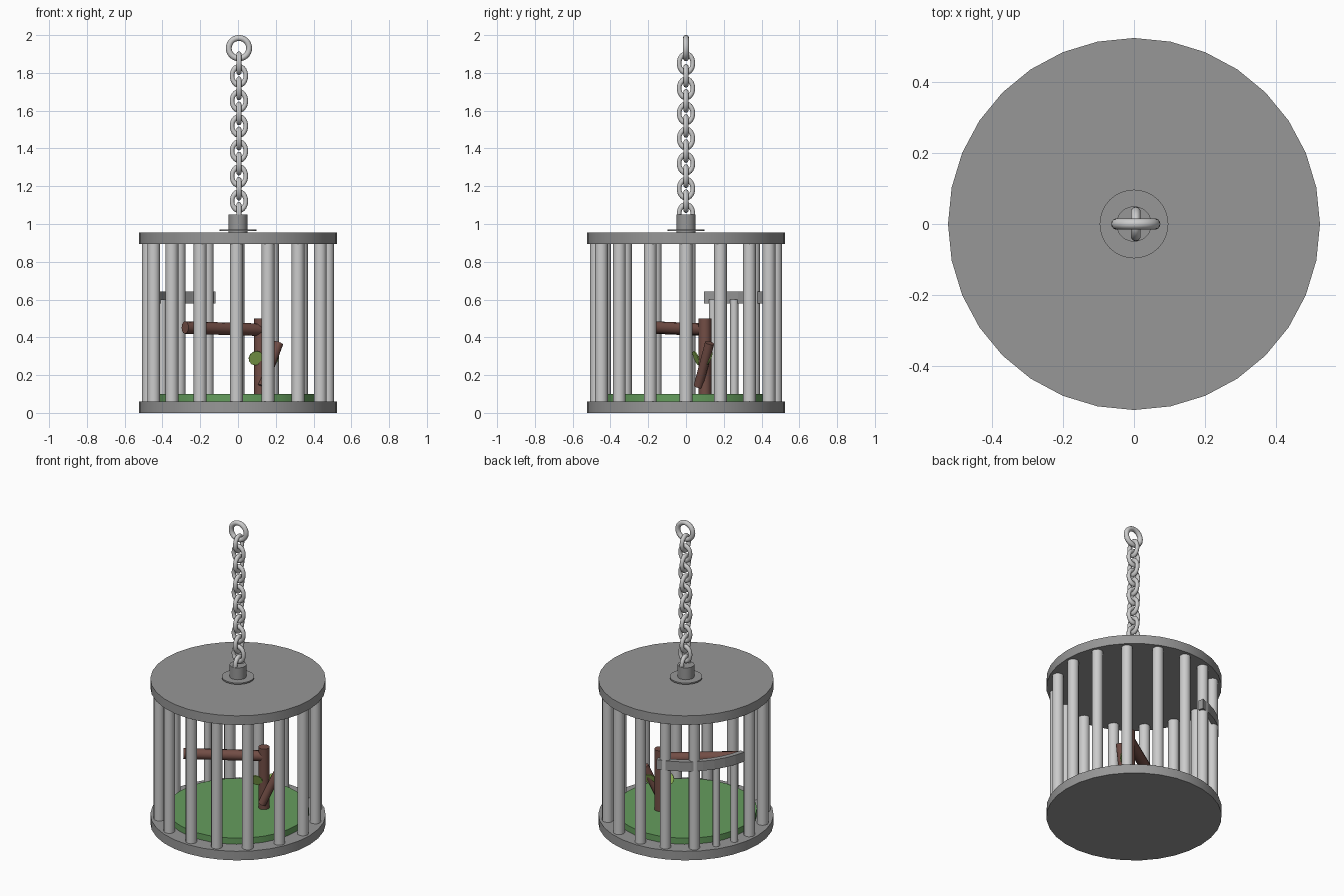
import bpy, bmesh
from math import sin, cos, pi, radians
from mathutils import Vector

if "Cube" in bpy.data.objects:
    bpy.data.objects.remove(bpy.data.objects["Cube"])


def material(name, rgb):
    m = bpy.data.materials.new(name)
    m.diffuse_color = (*rgb, 1)
    m.use_nodes = True
    m.node_tree.nodes["Principled BSDF"].inputs["Base Color"].default_value = m.diffuse_color
    return m


BARK = material("bark", (0.17, 0.075, 0.06))
GRASS = material("grass", (0.13, 0.34, 0.11))
LEAF = material("leaf", (0.3, 0.5, 0.1))
IRON = material("dark_iron", (0.31, 0.31, 0.31))


def finish(obj, name, mat=None, smooth=True):
    obj.name = name
    if mat:
        obj.data.materials.append(mat)
    if smooth:
        bpy.ops.object.shade_smooth_by_angle(angle=radians(42))
    return obj


def rod(name, a, b, r, sides=12, mat=None, smooth=True):
    a, b = Vector(a), Vector(b)
    d = b - a
    bpy.ops.mesh.primitive_cylinder_add(vertices=sides, radius=r, depth=d.length,
                                        location=(a + b) / 2)
    o = bpy.context.object
    o.rotation_euler = d.to_track_quat('Z', 'Y').to_euler()
    return finish(o, name, mat, smooth)


def ring(name, z, major, minor, turn, sx=1, sy=1):
    bpy.ops.mesh.primitive_torus_add(major_radius=major, minor_radius=minor,
                                     major_segments=28, minor_segments=14,
                                     location=(0.005, 0, z), rotation=(pi / 2, 0, turn))
    o = bpy.context.object
    o.scale = (sx, sy, 1)
    return finish(o, name)


# Base, roof and grass floor
rod("base_plate", (0, 0, 0), (0, 0, 0.06), 0.525, 32, IRON)
rod("roof_plate", (0, 0, 0.895), (0, 0, 0.955), 0.525, 32, IRON)
rod("grass_floor", (0, 0, 0.06), (0, 0, 0.1), 0.425, 32, GRASS)

# Cage bars, slightly uneven, with one left out for the hatch at 155 degrees
R = 0.475
for i, deg in enumerate((0, 22.5, 45, 67.5, 90, 110, 131, 178, 200, 222.5,
                         245, 269, 289.5, 312, 336.5)):
    x, y = R * cos(radians(deg)), R * sin(radians(deg))
    rod(f"bar_{i}", (x, y, 0.05), (x, y, 0.9), 0.034)

# Short thin bars under the hatch
for deg in (147.5, 162.5):
    x, y = R * cos(radians(deg)), R * sin(radians(deg))
    rod("short_bar", (x, y, 0.05), (x, y, 0.6), 0.022)

# Curved hatch band across the back left
bm = bmesh.new()
prev = None
N = 8
for i in range(N + 1):
    a = radians(104.5 + 64 * i / N)
    loop = [bm.verts.new((r * cos(a), r * sin(a), z))
            for r, z in ((0.475, 0.58), (0.508, 0.58), (0.508, 0.643), (0.475, 0.643))]
    if prev:
        for k in range(4):
            n = (k + 1) % 4
            bm.faces.new((prev[k], prev[n], loop[n], loop[k]))
    if i in (0, N):
        bm.faces.new(loop)
    prev = loop
bmesh.ops.recalc_face_normals(bm, faces=bm.faces)
me = bpy.data.meshes.new("hatch_band")
bm.to_mesh(me)
bm.free()
me.materials.append(IRON)
bpy.context.collection.objects.link(bpy.data.objects.new("hatch_band", me))

# Perch tree
rod("trunk", (0.12, 0.10, 0.09), (0.12, 0.10, 0.5), 0.034, 12, BARK)
rod("perch", (-0.28, -0.17, 0.452), (0.12, 0.10, 0.44), 0.033, 12, BARK)
rod("side_branch", (0.13, 0.065, 0.14), (0.215, 0.125, 0.37), 0.025, 12, BARK)

# Leaves
for loc, tilt in (((0.095, 0.055, 0.29), -1.2), ((0.175, 0.12, 0.29), 1.2)):
    bpy.ops.mesh.primitive_cylinder_add(vertices=12, radius=0.04, depth=0.005,
                                        location=loc, rotation=(tilt, 0, 0.3))
    finish(bpy.context.object, "leaf", LEAF, False)

# Roof mount
rod("mount_flange", (0, 0, 0.963), (0, 0, 0.972), 0.097, 32, IRON)
rod("mount_boss", (0, 0, 0.955), (0, 0, 1.05), 0.05, 24, IRON)

# Chain links alternating by a quarter turn, and the top ring
for i in range(13):
    ring(f"chain_link_{i}", 1.851 - 0.0664 * i, 0.0415, 0.0135,
         pi / 2 if i % 2 == 0 else 0, 0.88, 1.14)
ring("hanging_ring", 1.931, 0.054, 0.0155, 0)
